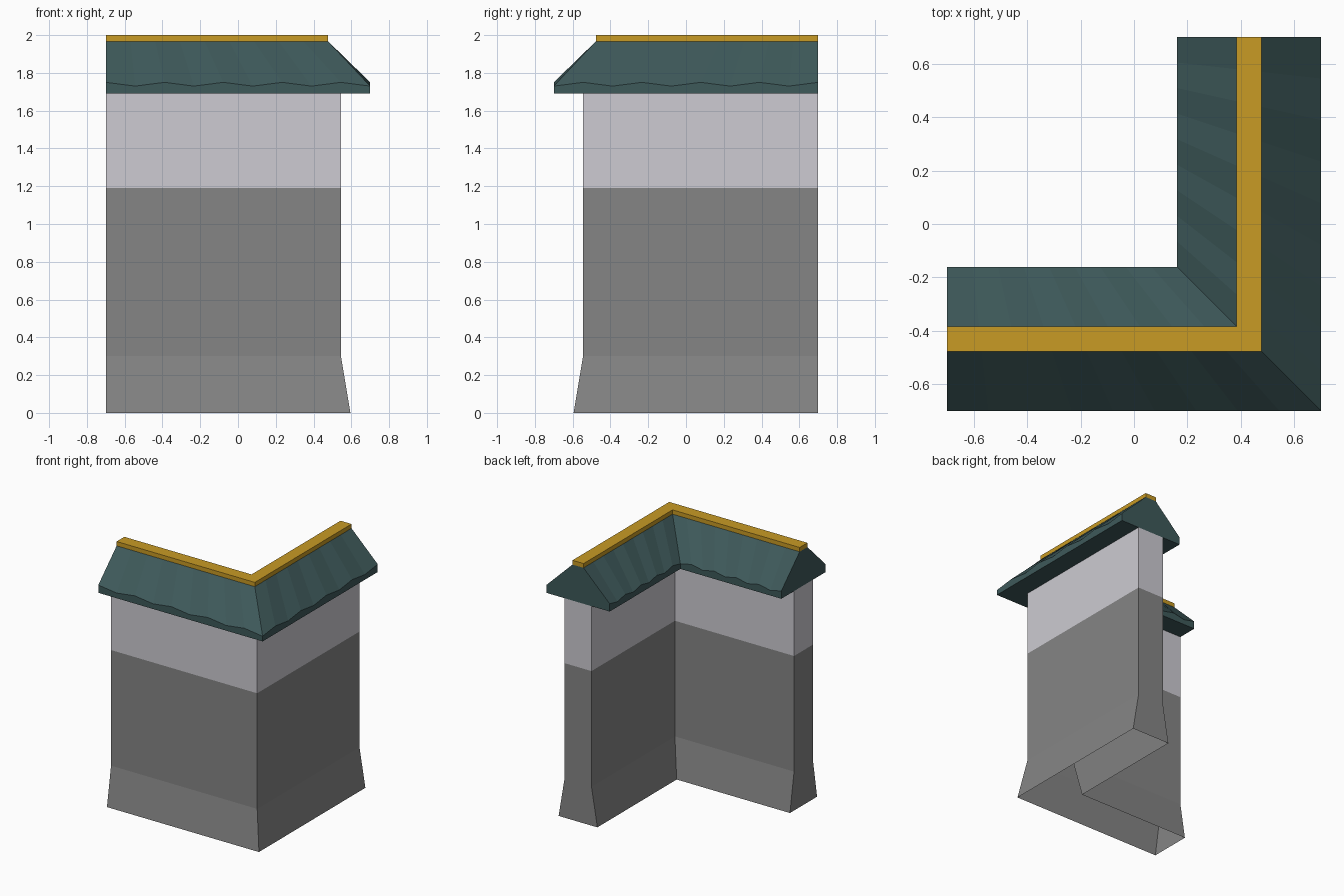
import bpy
import bmesh

if "Cube" in bpy.data.objects:
    bpy.data.objects.remove(bpy.data.objects["Cube"], do_unlink=True)

END = 0.7        # where both arms of the wall stop
CENTRE = 0.43    # distance of the wall centre line from the middle
EAVE = 0.27
RIDGE = 0.047
WALL = 0.115


def material(name, colour):
    mat = bpy.data.materials.new(name)
    mat.use_nodes = True
    rgba = (*colour, 1)
    mat.diffuse_color = rgba
    mat.node_tree.nodes["Principled BSDF"].inputs["Base Color"].default_value = rgba
    return mat


plaster = material("pale plaster", (0.61, 0.60, 0.645))
stone = material("grey stone", (0.235, 0.235, 0.235))
tile = material("dark teal tile", (0.048, 0.100, 0.102))
gold = material("gold trim", (0.58, 0.325, 0.018))


def corner_sweep(name, rows, mat, steps=1, wave=None, bottom=False, top=False):
    """Sweep a symmetric section of (half width, height) rows round the mitred corner."""
    bm = bmesh.new()
    count = 2 * steps + 1

    def point(i, offset, z, row):
        reach = CENTRE + offset
        k = min(i, 2 * steps - i)
        along = -END + (END + reach) * k / steps
        if wave and row == wave[0]:
            z += wave[1] if k % 2 == 0 else -wave[1]
        if i <= steps:
            return bm.verts.new((along, -reach, z))
        return bm.verts.new((reach, -along, z))

    outer, inner = [
        [[point(i, side * half, z, r) for i in range(count)]
         for r, (half, z) in enumerate(rows)]
        for side in (1, -1)]

    # Long sides and end caps, one band per pair of rows
    for r in range(len(rows) - 1):
        o, p = outer[r], outer[r + 1]
        n, m = inner[r], inner[r + 1]
        for i in range(count - 1):
            bm.faces.new((o[i], o[i + 1], p[i + 1], p[i]))
            bm.faces.new((n[i + 1], n[i], m[i], m[i + 1]))
        bm.faces.new((n[0], o[0], p[0], m[0]))
        bm.faces.new((o[-1], n[-1], m[-1], p[-1]))

    for i in range(count - 1):
        if bottom:
            o, n = outer[0], inner[0]
            bm.faces.new((o[i], n[i], n[i + 1], o[i + 1]))
        if top:
            o, n = outer[-1], inner[-1]
            bm.faces.new((o[i], o[i + 1], n[i + 1], n[i]))

    mesh = bpy.data.meshes.new(name)
    bm.to_mesh(mesh)
    bm.free()
    mesh.materials.append(mat)
    obj = bpy.data.objects.new(name, mesh)
    bpy.context.collection.objects.link(obj)
    return obj


# Stone wall with flared foot, hollow underneath
corner_sweep("lower_wall", [(0.165, 0), (WALL, 0.3), (WALL, 1.19)], stone)

# Plastered upper wall
corner_sweep("upper_wall", [(WALL, 1.19), (WALL, 1.69)], plaster)

# Tiled roof with rippled eaves
corner_sweep("roof", [(EAVE, 1.69), (EAVE, 1.74), (RIDGE, 1.967)], tile,
             steps=9, wave=(1, 0.01), bottom=True)

# Ridge capping
corner_sweep("ridge_cap", [(RIDGE, 1.967), (RIDGE, 2.0)], gold, top=True)
